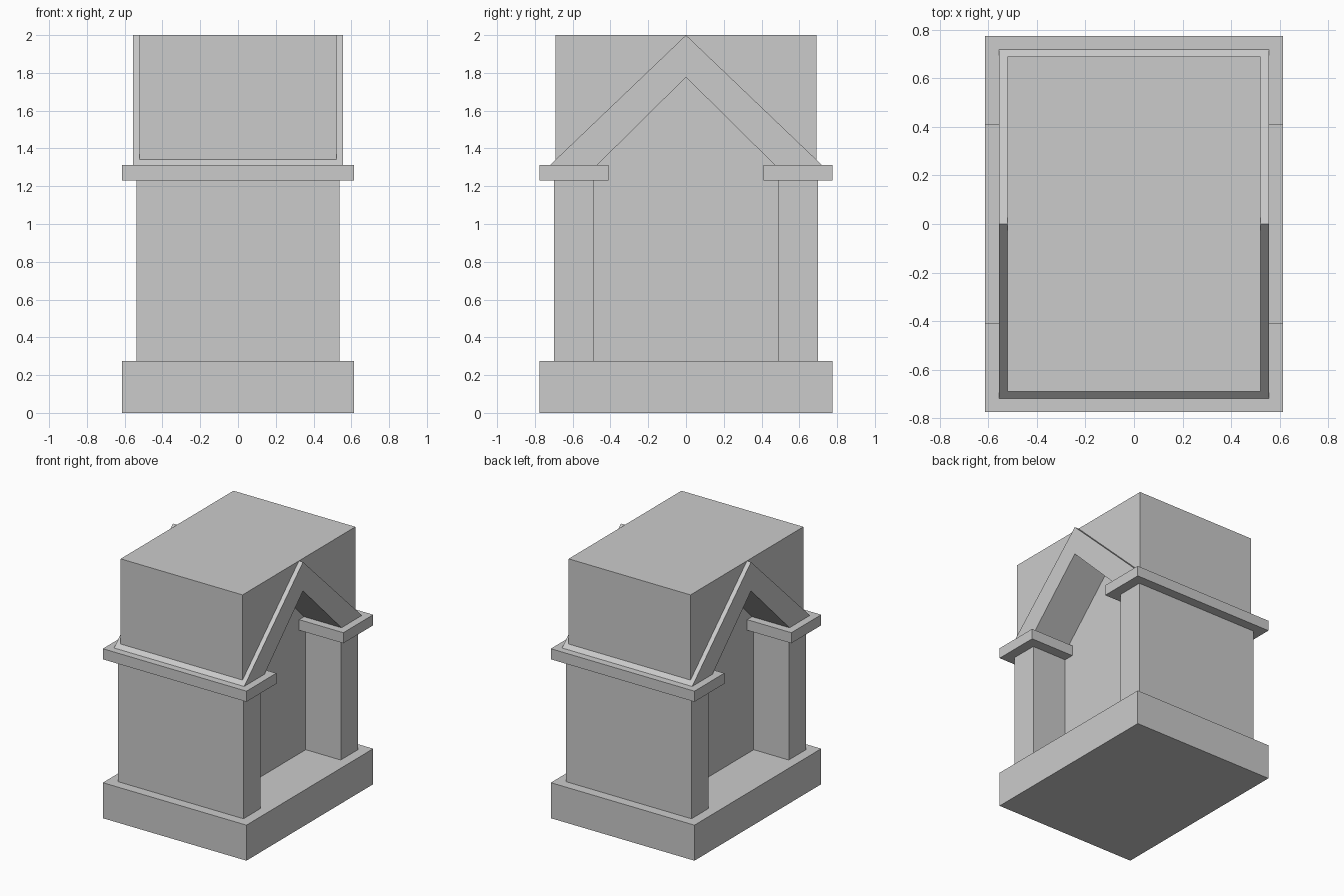
import bpy, bmesh

if "Cube" in bpy.data.objects:
    bpy.data.objects.remove(bpy.data.objects["Cube"])


def prism(name, profile, half_x):
    """Extrude a closed (y, z) profile symmetrically along x."""
    bm = bmesh.new()
    face = bm.faces.new([bm.verts.new((-half_x, y, z)) for y, z in profile])
    ext = bmesh.ops.extrude_face_region(bm, geom=[face])
    new = [g for g in ext["geom"] if isinstance(g, bmesh.types.BMVert)]
    bmesh.ops.translate(bm, verts=new, vec=(2 * half_x, 0, 0))
    bmesh.ops.recalc_face_normals(bm, faces=bm.faces)
    mesh = bpy.data.meshes.new(name)
    bm.to_mesh(mesh)
    bm.free()
    obj = bpy.data.objects.new(name, mesh)
    bpy.context.collection.objects.link(obj)
    return obj


def rect(y0, y1, z0, z1):
    return [(y0, z0), (y1, z0), (y1, z1), (y0, z1)]


BASE_Z, CAP_Z0, CAP_Z1, TOP = 0.275, 1.23, 1.312, 2.0
GABLE_Y, INNER_Y, INNER_TOP, BOX_Y = 0.72, 0.47, 1.777, 0.69
box_low = TOP - BOX_Y * (TOP - CAP_Z1) / GABLE_Y  # where box meets gable slope

# Plinth
prism("base", rect(-0.775, 0.775, 0, BASE_Z), 0.615)

# Front and back: wall, cap slab and upper block resting on the gable slope
for side, s in (("front", -1), ("back", 1)):
    prism(side + "_wall", rect(s * 0.49, s * 0.70, BASE_Z, CAP_Z0), 0.537)
    prism(side + "_cap", rect(s * 0.41, s * 0.775, CAP_Z0, CAP_Z1), 0.615)
    prism(side + "_upper_block",
          [(0, TOP), (s * BOX_Y, box_low), (s * BOX_Y, TOP)], 0.522)

# Gable chevron
prism("gable", [(-GABLE_Y, CAP_Z1), (0, TOP), (GABLE_Y, CAP_Z1),
                (INNER_Y, CAP_Z1), (0, INNER_TOP), (-INNER_Y, CAP_Z1)], 0.557)

# Recessed core wall closing the arch on both sides
prism("core_wall", [(-0.49, BASE_Z), (0.49, BASE_Z), (0.49, CAP_Z1),
                    (INNER_Y, CAP_Z1), (0, INNER_TOP), (-INNER_Y, CAP_Z1),
                    (-0.49, CAP_Z1)], 0.237)
